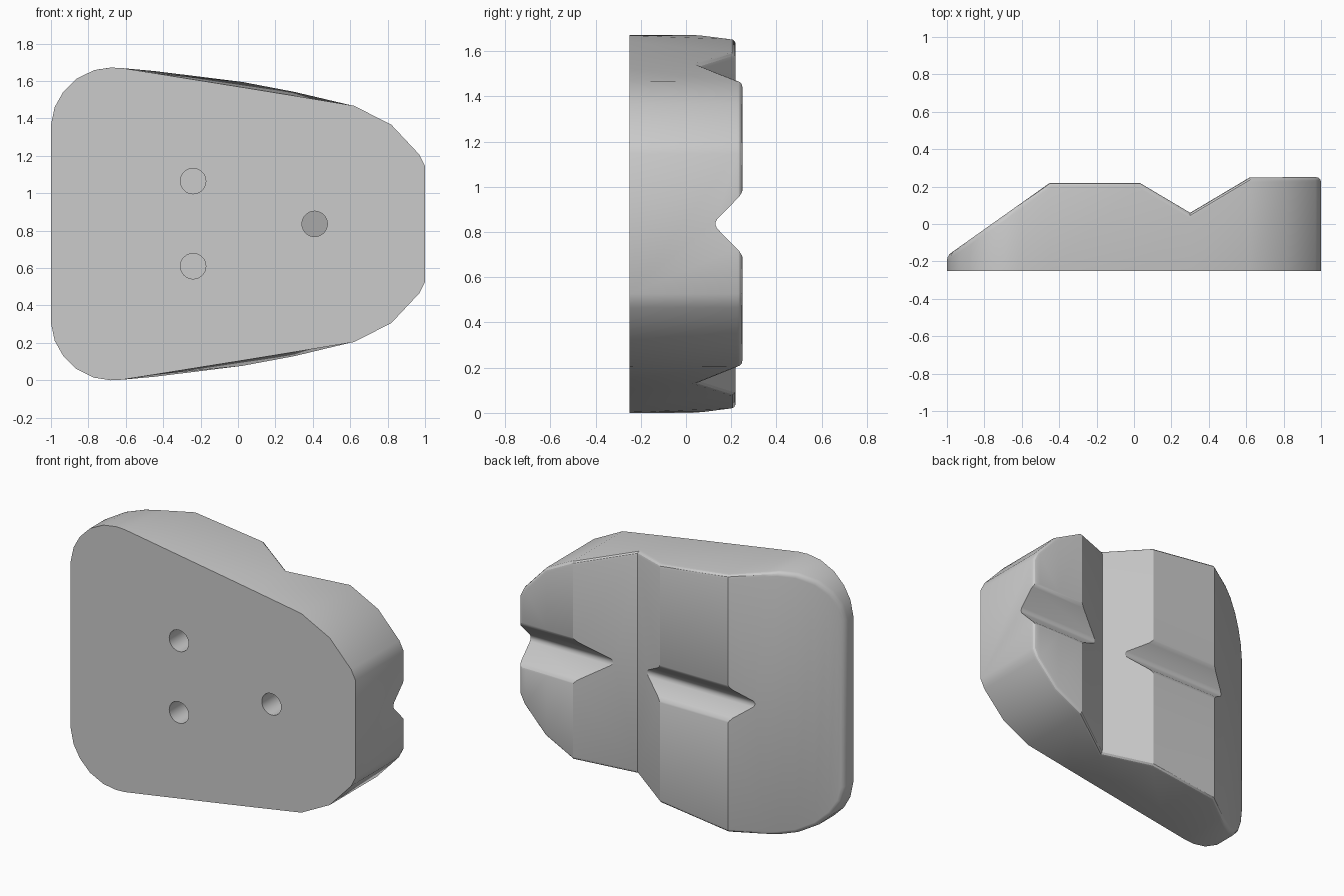
import bpy, bmesh, math
from mathutils import Vector

cube = bpy.data.objects.get("Cube")
if cube:
    bpy.data.objects.remove(cube)

MID = 0.836      # height of the mirror plane
FRONT = -0.25    # flat mounting face

grey = bpy.data.materials.new("light_grey")
grey.use_nodes = True
grey.diffuse_color = (0.6, 0.6, 0.6, 1)
grey.node_tree.nodes["Principled BSDF"].inputs["Base Color"].default_value = (0.6, 0.6, 0.6, 1)

# Depth profile of the back, as (x, y)
PROFILE = [(-1, -0.17), (-0.45, 0.22), (0.03, 0.22), (0.3, 0.06), (0.62, 0.25), (1, 0.25)]


def back_y(x):
    for (x0, y0), (x1, y1) in zip(PROFILE, PROFILE[1:]):
        if x <= x1:
            return y0 + (y1 - y0) * (x - x0) / (x1 - x0)
    return PROFILE[-1][1]


def new_object(name, bm):
    bmesh.ops.recalc_face_normals(bm, faces=bm.faces)
    mesh = bpy.data.meshes.new(name)
    bm.to_mesh(mesh)
    bm.free()
    mesh.materials.append(grey)
    obj = bpy.data.objects.new(name, mesh)
    bpy.context.collection.objects.link(obj)
    return obj


# Half outline: x, half height, extra bulge of the back edge
OUTLINE = [(-1, 0.53, 0), (-0.98, 0.625, 0), (-0.935, 0.705, 0), (-0.865, 0.775, 0),
           (-0.77, 0.822, 0), (-0.68, 0.836, 0), (-0.62, 0.833, 0),
           (-0.45, 0.806, 0.013), (0.03, 0.729, 0.03), (0.3, 0.685, 0.023),
           (0.62, 0.632, 0), (0.82, 0.53, 0), (0.97, 0.37, 0), (1, 0.31, 0)]

# Hold body: flat front, stepped back made of strips, walls all round
bm = bmesh.new()
front, back = [], []
for x, h, bulge in OUTLINE:
    front.append([bm.verts.new((x, FRONT, MID + s * h)) for s in (1, -1)])
    back.append([bm.verts.new((x, back_y(x), MID + s * (h + bulge))) for s in (1, -1)])
bm.faces.new([f[0] for f in front] + [f[1] for f in reversed(front)])
strips = []
for i in range(len(OUTLINE) - 1):
    strips.append(bm.faces.new((back[i][0], back[i + 1][0], back[i + 1][1], back[i][1])))
    for s in (0, 1):
        bm.faces.new((front[i][s], front[i + 1][s], back[i + 1][s], back[i][s]))
for i in (0, -1):
    bm.faces.new((front[i][0], front[i][1], back[i][1], back[i][0]))
bmesh.ops.recalc_face_normals(bm, faces=bm.faces)

# Rounded rim around the back
rim = [e for e in bm.edges if sum(f in strips for f in e.link_faces) == 1]
bmesh.ops.bevel(bm, geom=rim, offset=0.025, offset_type='OFFSET', segments=3,
                profile=0.5, affect='EDGES', clamp_overlap=False)
body = new_object("hold_body", bm)


# Cutters
def prism(name, ring_a, ring_b):
    bm = bmesh.new()
    a = [bm.verts.new(p) for p in ring_a]
    b = [bm.verts.new(p) for p in ring_b]
    bm.faces.new(a)
    bm.faces.new(b)
    for i in range(len(a)):
        j = (i + 1) % len(a)
        bm.faces.new((a[i], a[j], b[j], b[i]))
    obj = new_object(name, bm)
    obj.hide_render = True
    return obj


def groove(name, x0, x1, top):
    # V section with a rounded bottom and softened lips
    w = top - 0.115
    half = [(0.006, 0.131), (0.02, 0.137), (w - 0.015, top - 0.015),
            (w + 0.004, top - 0.003), (w + 0.02, top + 0.002), (w + 0.02, top + 0.1)]
    section = half + [(-z, y) for z, y in reversed(half)]
    return prism(name, *[[Vector((x, y, MID + z)) for z, y in section] for x in (x0, x1)])


def bolt_hole(name, x, z):
    # Blind hole whose floor follows the back surface
    ring = [(x + 0.068 * math.cos(k * math.tau / 32), z + 0.068 * math.sin(k * math.tau / 32))
            for k in range(32)]
    return prism(name, [(px, FRONT - 0.1, pz) for px, pz in ring],
                 [(px, back_y(px) - 0.06, pz) for px, pz in ring])


cutters = [groove("right_groove_cutter", 0.32, 1.1, 0.25),
           groove("left_groove_cutter", -0.9, 0.25, 0.22),
           bolt_hole("upper_hole_cutter", -0.24, 1.065),
           bolt_hole("lower_hole_cutter", -0.24, 0.61),
           bolt_hole("side_hole_cutter", 0.41, MID)]

bpy.context.view_layer.objects.active = body
for cutter in cutters:
    mod = body.modifiers.new("cut", 'BOOLEAN')
    mod.operation = 'DIFFERENCE'
    mod.solver = 'EXACT'
    mod.object = cutter
    bpy.ops.object.modifier_apply(modifier=mod.name)
for cutter in cutters:
    bpy.data.objects.remove(cutter)

# Smooth walls and rim, crisp creases
bpy.ops.object.select_all(action='DESELECT')
body.select_set(True)
bpy.ops.object.shade_smooth_by_angle(angle=math.radians(28))
